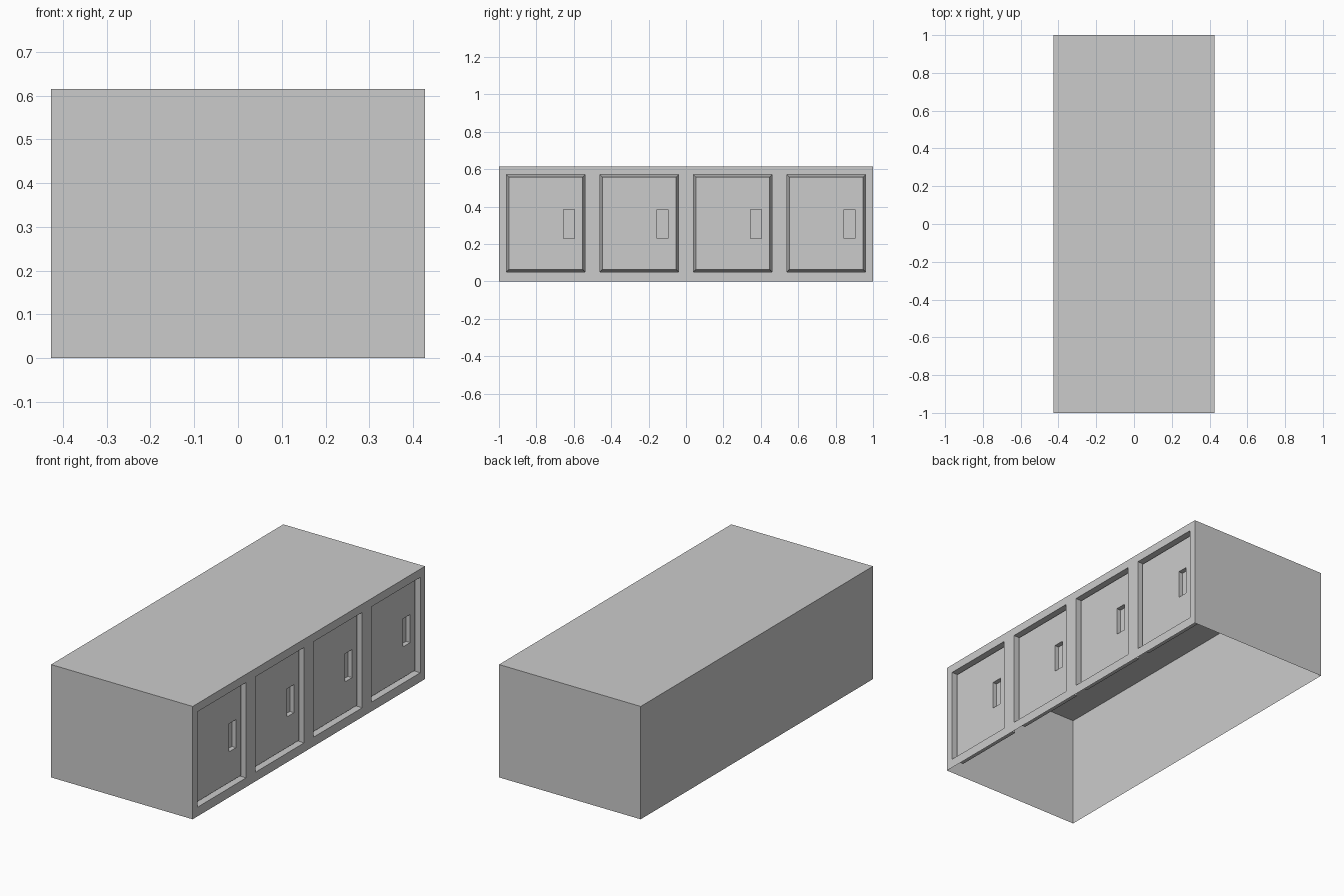
import bpy, bmesh

if "Cube" in bpy.data.objects:
    bpy.data.objects.remove(bpy.data.objects["Cube"])

HX, HY, H = 0.427, 1.0, 0.615      # half depth, half length, height
GROOVE, FACE, GRIP = 0.075, 0.022, 0.047   # depths measured in from the +x face
INSET = 0.013


def corners(x, r):
    y0, y1, z0, z1 = r
    return [(x, y0, z0), (x, y1, z0), (x, y1, z1), (x, y0, z1)]


def face(bm, pts):
    bm.faces.new([bm.verts.new(p) for p in pts])


def ring(bm, xa, ra, xb, rb):
    """Four quads joining one rectangle to another (frame, jamb or chamfer)."""
    a, b = corners(xa, ra), corners(xb, rb)
    for i in range(4):
        j = (i + 1) % 4
        face(bm, [a[i], a[j], b[j], b[i]])


def finish(bm, name):
    bmesh.ops.remove_doubles(bm, verts=bm.verts, dist=1e-5)
    me = bpy.data.meshes.new(name)
    bm.to_mesh(me)
    bm.free()
    ob = bpy.data.objects.new(name, me)
    bpy.context.collection.objects.link(ob)
    return ob


doors = [(y, y + 0.42, 0.05, 0.57) for y in (-0.96, -0.46, 0.04, 0.54)]

# cabinet shell: box without an underside, front side replaced by framed openings
bm = bmesh.new()
bmesh.ops.create_cube(bm, size=1.0)
for v in bm.verts:
    v.co = (v.co.x * 2 * HX, v.co.y * 2 * HY, (v.co.z + 0.5) * H)
bm.normal_update()
drop = [f for f in bm.faces if f.normal.z < -0.9 or f.normal.x > 0.9]
bmesh.ops.delete(bm, geom=drop, context='FACES')
for i, r in enumerate(doors):
    bay = (-1 + 0.5 * i, -0.5 + 0.5 * i, 0, H)
    ring(bm, HX, bay, HX, r)             # frame around the opening
    ring(bm, HX, r, HX - GROOVE, r)      # jambs going inward
finish(bm, "cabinet_shell")

# doors: chamfered raised panel with a recessed finger grip
for i, r in enumerate(doors):
    y0, y1, z0, z1 = r
    panel = (y0 + INSET, y1 - INSET, z0 + INSET, z1 - INSET)
    grip = (y0 + 0.304, y0 + 0.364, 0.23, 0.383)
    bm = bmesh.new()
    ring(bm, HX - GROOVE, r, HX - FACE, panel)
    ring(bm, HX - FACE, panel, HX - FACE, grip)
    ring(bm, HX - FACE, grip, HX - GRIP, grip)
    face(bm, corners(HX - GRIP, grip))
    finish(bm, f"door_{i + 1}")
